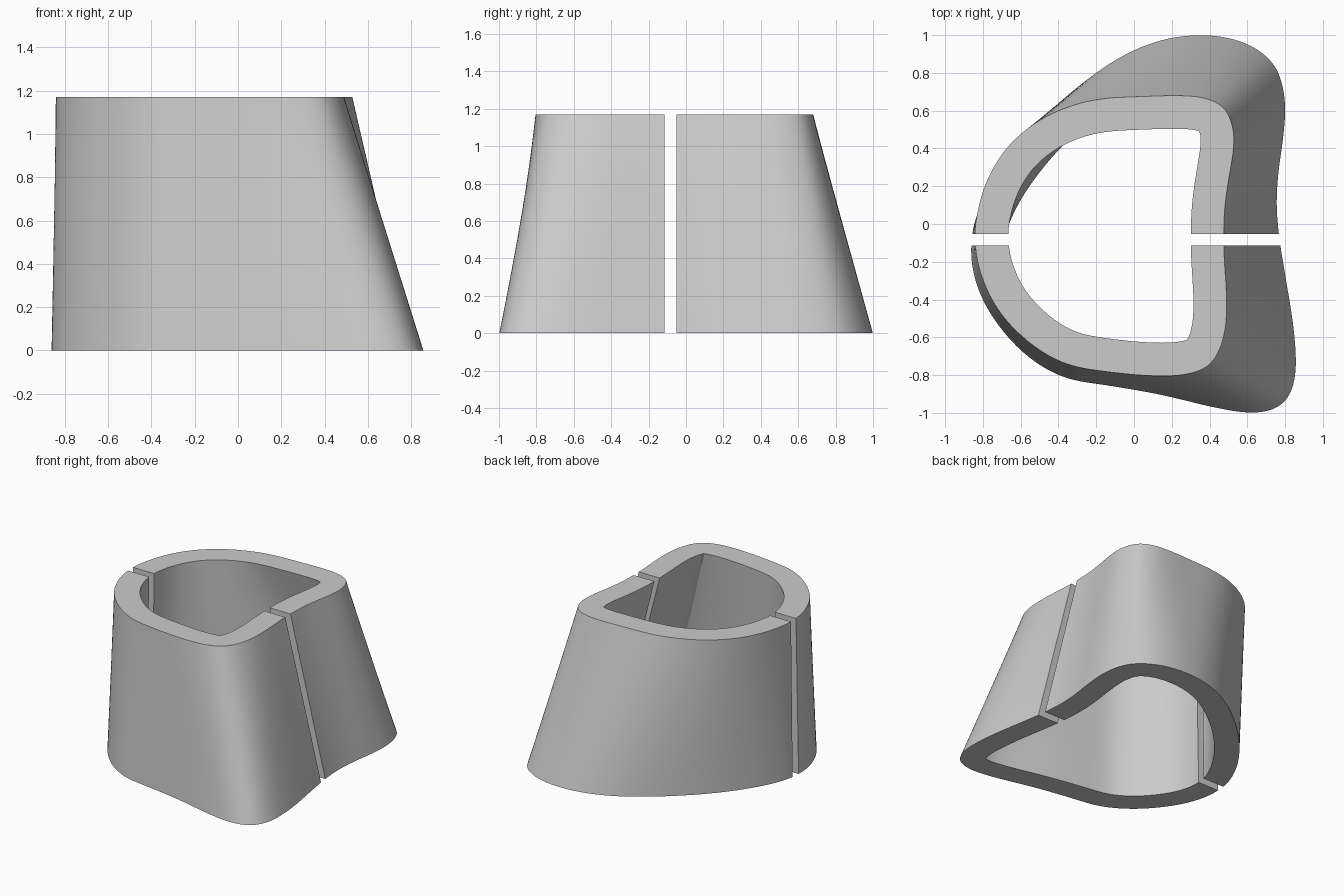
import bpy
import bmesh
from math import radians
from mathutils import Vector

HEIGHT = 1.17
WALL = 0.175
STEPS = 8        # curve samples between two outline points
LEVELS = 8       # rings between the base and the rim
SLOT_FRONT, SLOT_BACK = -0.115, -0.052

# Outer outlines, counter-clockwise from the right-hand slot, matched point by point
RIM = [(.475, -.08), (.48, .08), (.5, .23), (.525, .38), (.525, .5), (.48, .61), (.38, .665),
       (.24, .68), (.05, .675), (-.15, .665), (-.32, .63), (-.5, .55), (-.66, .42), (-.77, .25),
       (-.825, .08), (-.843, -.08), (-.81, -.27), (-.71, -.47), (-.54, -.64), (-.35, -.745),
       (-.12, -.785), (.08, -.803), (.25, -.8), (.38, -.76), (.45, -.67), (.485, -.54),
       (.49, -.38), (.48, -.22)]
BASE = [(.77, -.08), (.755, .1), (.765, .28), (.79, .46), (.8, .64), (.765, .8), (.68, .905),
        (.54, .975), (.36, 1), (.15, .975), (-.08, .88), (-.33, .7), (-.55, .49), (-.72, .27),
        (-.82, .08), (-.86, -.08), (-.85, -.26), (-.77, -.46), (-.6, -.67), (-.38, -.81),
        (-.12, -.857), (.15, -.905), (.42, -.97), (.64, -1), (.79, -.95), (.855, -.8),
        (.845, -.55), (.8, -.27)]

cube = bpy.data.objects.get("Cube")
if cube:
    bpy.data.objects.remove(cube, do_unlink=True)

grey = bpy.data.materials.new("light grey")
grey.use_nodes = True
grey.diffuse_color = (0.6, 0.6, 0.6, 1)
grey.node_tree.nodes["Principled BSDF"].inputs["Base Color"].default_value = (0.6, 0.6, 0.6, 1)


def relax(loop, passes):
    """Even out a closed loop by averaging neighbours."""
    for _ in range(passes):
        loop = [p / 2 + (loop[i - 1] + loop[(i + 1) % len(loop)]) / 4
                for i, p in enumerate(loop)]
    return loop


def smooth_outline(points):
    """Closed smooth curve through the outline points."""
    pts = [Vector(p) for p in points]
    n = len(pts)
    loop = []
    for i in range(n):
        a, b, c, d = (pts[(i + k) % n] for k in (-1, 0, 1, 2))
        for s in range(STEPS):
            t = s / STEPS
            loop.append(b + (c - a) * t / 2 + (a * 2 - b * 5 + c * 4 - d) * t * t / 2
                        + (b * 3 - a - c * 3 + d) * t ** 3 / 2)
    return relax(loop, 6)


def inset(loop, distance):
    """Offset a counter-clockwise loop inwards."""
    result = []
    for i, p in enumerate(loop):
        along = (loop[(i + 1) % len(loop)] - loop[i - 1]).normalized()
        result.append(p + Vector((-along.y, along.x)) * distance)
    return relax(result, 10)


def wall_section(name, cut_y, keep):
    """Lofted hollow wall, cut by an upright plane; keep is the y side that stays."""
    bm = bmesh.new()
    rim, base = smooth_outline(RIM), smooth_outline(BASE)
    pairs = [(base, rim), (inset(base, WALL), inset(rim, WALL))]
    skins = []
    for low, high in pairs:
        skins.append([[bm.verts.new((*a.lerp(b, k / LEVELS), HEIGHT * k / LEVELS))
                       for a, b in zip(low, high)] for k in range(LEVELS + 1)])
    outer, inner = skins
    # Outer wall, flat rim, inner wall and flat underside form one closed strip
    rings = outer + inner[::-1]
    for k, ring in enumerate(rings):
        following = rings[(k + 1) % len(rings)]
        for i in range(len(ring)):
            j = (i + 1) % len(ring)
            bm.faces.new((ring[i], ring[j], following[j], following[i]))
    # Cut away the other side and close the slot ends
    cut = bmesh.ops.bisect_plane(bm, geom=bm.verts[:] + bm.edges[:] + bm.faces[:],
                                 plane_co=(0, cut_y, 0), plane_no=(0, keep, 0),
                                 clear_inner=True)
    ends = [e for e in cut["geom_cut"] if isinstance(e, bmesh.types.BMEdge)]
    bmesh.ops.holes_fill(bm, edges=ends, sides=0)
    bmesh.ops.recalc_face_normals(bm, faces=bm.faces[:])

    mesh = bpy.data.meshes.new(name)
    bm.to_mesh(mesh)
    bm.free()
    mesh.materials.append(grey)
    obj = bpy.data.objects.new(name, mesh)
    bpy.context.collection.objects.link(obj)
    bpy.ops.object.select_all(action="DESELECT")
    obj.select_set(True)
    bpy.context.view_layer.objects.active = obj
    bpy.ops.object.shade_smooth_by_angle(angle=radians(35))


wall_section("front_wall", SLOT_FRONT, -1)
wall_section("back_wall", SLOT_BACK, 1)
